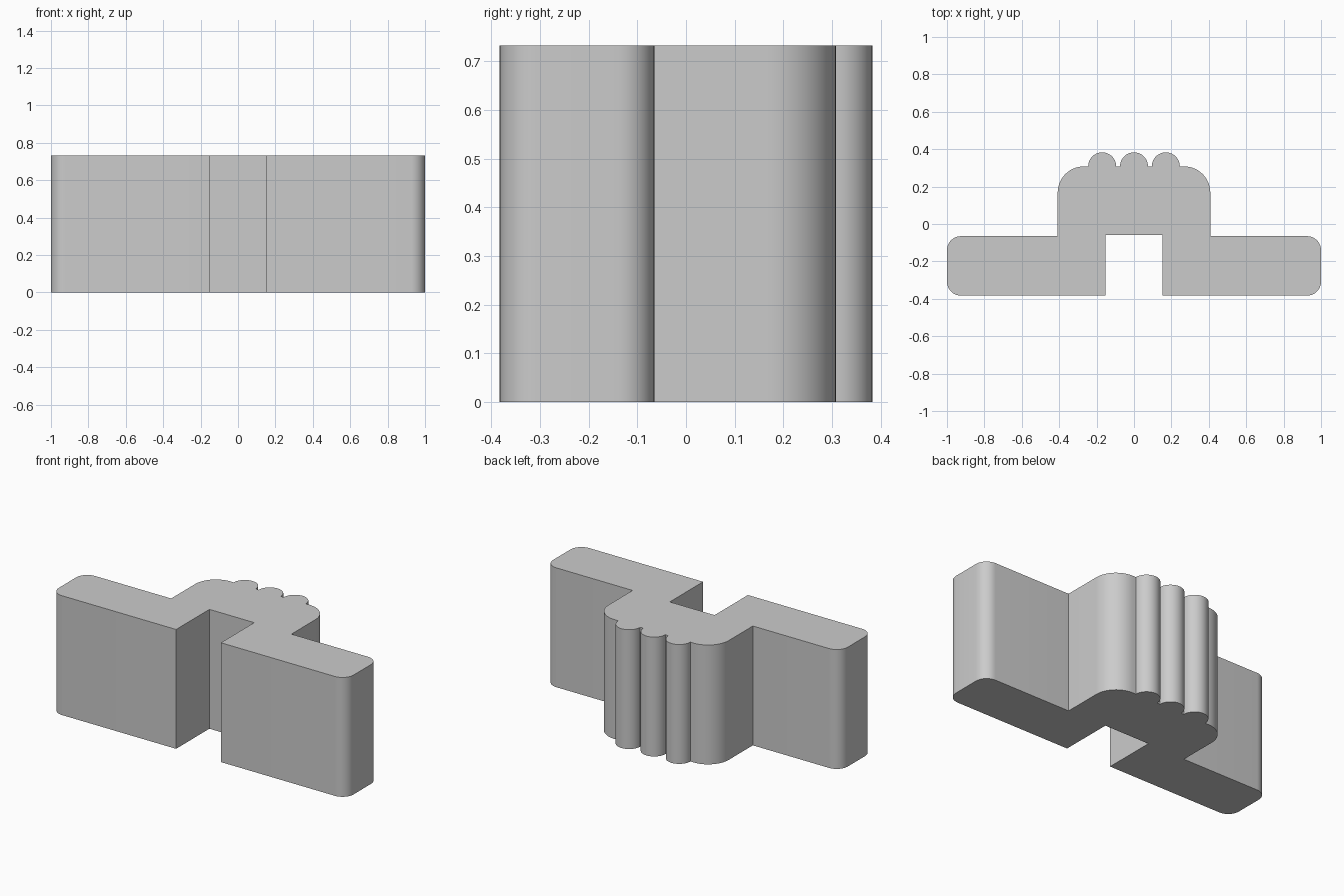
import bpy
import bmesh
from math import cos, sin, pi, radians

HEIGHT = 0.732
FRONT, WING_BACK, SLOT_BACK, BODY_BACK = -0.383, -0.065, -0.06, 0.308
SLOT_X, BODY_X, WING_X = 0.152, 0.408, 1.0
RIB_SPACING, RIB_R = 0.17, 0.075

cube = bpy.data.objects.get("Cube")
if cube:
    bpy.data.objects.remove(cube, do_unlink=True)


def arc(cx, cy, r, start, end, steps):
    """Points along an arc, angles in degrees."""
    angles = [radians(start + (end - start) * i / steps) for i in range(steps + 1)]
    return [(cx + r * cos(a), cy + r * sin(a)) for a in angles]


# Left half of the outline, from the slot round to the middle rib
wing_r, body_r = 0.075, 0.14
half = [(0, SLOT_BACK), (SLOT_X, SLOT_BACK), (SLOT_X, FRONT)]
half += arc(WING_X - wing_r, FRONT + wing_r, wing_r, -90, 0, 10)
half += arc(WING_X - wing_r, WING_BACK - wing_r, wing_r, 0, 90, 10)
half += [(BODY_X, WING_BACK)]
half += arc(BODY_X - body_r, BODY_BACK - body_r, body_r, 0, 90, 14)
half += arc(RIB_SPACING, BODY_BACK, RIB_R, 0, 180, 20)
half += arc(0, BODY_BACK, RIB_R, 0, 90, 10)

# Mirror the inner points to close the outline
outline = half + [(-x, y) for x, y in reversed(half[1:-1])]

# Extrude the outline into the solid block
bm = bmesh.new()
base = bm.faces.new([bm.verts.new((x, y, 0)) for x, y in outline])
top = bmesh.ops.extrude_face_region(bm, geom=[base], use_keep_orig=True)
bmesh.ops.translate(bm, vec=(0, 0, HEIGHT),
                    verts=[v for v in top["geom"] if isinstance(v, bmesh.types.BMVert)])
bmesh.ops.recalc_face_normals(bm, faces=bm.faces)
mesh = bpy.data.meshes.new("ribbed_bracket")
bm.to_mesh(mesh)
bm.free()
bracket = bpy.data.objects.new("ribbed_bracket", mesh)
bpy.context.collection.objects.link(bracket)

# Plain grey finish
grey = bpy.data.materials.new("light_grey")
grey.use_nodes = True
colour = (0.6, 0.6, 0.6, 1)
grey.diffuse_color = colour
grey.node_tree.nodes["Principled BSDF"].inputs["Base Color"].default_value = colour
mesh.materials.append(grey)

# Smooth curved walls, sharp corners
bpy.ops.object.select_all(action="DESELECT")
bracket.select_set(True)
bpy.context.view_layer.objects.active = bracket
bpy.ops.object.shade_smooth_by_angle(angle=radians(30))
